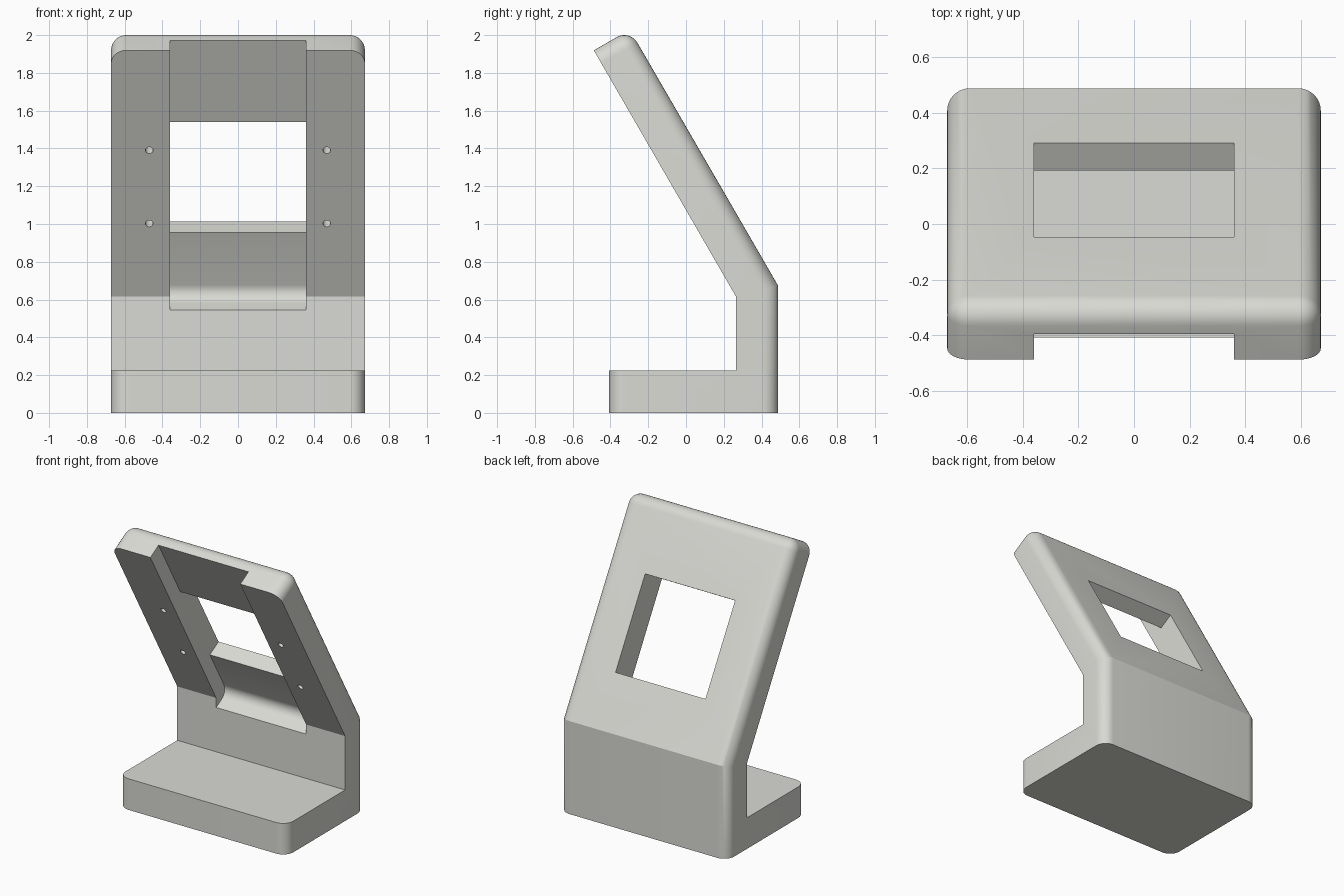
import bpy, bmesh, math
from mathutils import Vector

if "Cube" in bpy.data.objects:
    bpy.data.objects.remove(bpy.data.objects["Cube"])

HALF_W = 0.672       # half width of the stand
THICK = 0.22         # thickness of the tilted panel
LENGTH = 1.506       # length of the tilted panel
RADIUS = 0.08        # corner rounding
KNEE = Vector((0.265, 0.615))    # inner bend (y, z)
UP = Vector((-0.5, math.sqrt(0.75)))    # along the panel
BACK = Vector((math.sqrt(0.75), 0.5))   # through the panel


def on_panel(s, d):
    """Point (y, z) at distance s up the panel and depth d into it."""
    return tuple(KNEE + UP * s + BACK * d)


def add_object(name, bm):
    bmesh.ops.recalc_face_normals(bm, faces=bm.faces)
    mesh = bpy.data.meshes.new(name)
    bm.to_mesh(mesh)
    bm.free()
    obj = bpy.data.objects.new(name, mesh)
    bpy.context.collection.objects.link(obj)
    return obj


def extrude_profile(points, half):
    """Solid from a (y, z) outline, symmetric in x."""
    bm = bmesh.new()
    face = bm.faces.new([bm.verts.new((-half, y, z)) for y, z in points])
    new = bmesh.ops.extrude_face_region(bm, geom=[face], use_keep_orig=True)["geom"]
    verts = [v for v in new if isinstance(v, bmesh.types.BMVert)]
    bmesh.ops.translate(bm, verts=verts, vec=(2 * half, 0, 0))
    return bm


# Stand body: base plate, back wall and tilted panel in one outline
tip_front, tip_back = on_panel(LENGTH, 0), on_panel(LENGTH, THICK)
knee_back = (0.488, 0.673)
outline = [(-0.408, 0), (0.488, 0), knee_back, tip_back, tip_front,
           tuple(KNEE), (0.265, 0.225), (-0.408, 0.225)]
bm = extrude_profile(outline, HALF_W)

# Round the upright corners, the panel's back rim and its top corners
side_edges = [((-0.408, 0), (-0.408, 0.225)), ((0.488, 0), knee_back),
              (knee_back, tip_back), (tip_back, tip_front)]


def is_at(v, p):
    return abs(v.co.y - p[0]) < 1e-4 and abs(v.co.z - p[1]) < 1e-4


def is_rounded(edge):
    a, b = edge.verts
    if abs(a.co.x - b.co.x) > 1e-4:
        return is_at(a, tip_back)
    return any((is_at(a, p) and is_at(b, q)) or (is_at(a, q) and is_at(b, p))
               for p, q in side_edges)


bmesh.ops.bevel(bm, geom=[e for e in bm.edges if is_rounded(e)], offset=RADIUS,
                offset_type='OFFSET', segments=8, profile=0.5,
                affect='EDGES', clamp_overlap=True)
stand = add_object("stand", bm)


def cut(obj):
    mod = stand.modifiers.new(obj.name, 'BOOLEAN')
    mod.operation, mod.solver, mod.object = 'DIFFERENCE', 'EXACT', obj
    bpy.context.view_layer.objects.active = stand
    bpy.ops.object.modifier_apply(modifier=mod.name)
    bpy.data.objects.remove(obj)


# Recess down the front of the panel, with a filleted lower end
DEPTH, END, FILLET = 0.107, -0.06, 0.07
recess = [on_panel(END, -0.3)]
for i in range(9):
    a = math.radians(90 * i / 8)
    recess.append(on_panel(END + FILLET * (1 - math.cos(a)),
                           DEPTH - FILLET * (1 - math.sin(a))))
recess += [on_panel(1.8, DEPTH), on_panel(1.8, -0.3)]
cut(add_object("recess_cutter", extrude_profile(recess, 0.36)))

# Window through the panel
window = [on_panel(s, d) for s, d in
          ((0.331, 0.05), (1.006, 0.05), (1.006, 0.5), (0.331, 0.5))]
cut(add_object("window_cutter", extrude_profile(window, 0.36)))

# Four blind screw holes beside the window
for x in (-0.47, 0.47):
    for s in (0.447, 0.895):
        bm = bmesh.new()
        bmesh.ops.create_cone(bm, cap_ends=True, segments=20, radius1=0.02,
                              radius2=0.02, depth=0.24)
        hole = add_object("screw_hole_cutter", bm)
        hole.location = (x, *on_panel(s, 0))
        hole.rotation_euler = (math.radians(-60), 0, 0)
        bpy.context.view_layer.update()
        cut(hole)

# Plain grey finish with smooth rounded edges
grey = bpy.data.materials.new("light_grey")
grey.diffuse_color = (0.70, 0.70, 0.66, 1)
grey.use_nodes = True
grey.node_tree.nodes["Principled BSDF"].inputs["Base Color"].default_value = grey.diffuse_color
stand.data.materials.clear()
stand.data.materials.append(grey)
stand.select_set(True)
bpy.context.view_layer.objects.active = stand
bpy.ops.object.shade_smooth_by_angle(angle=math.radians(25))
